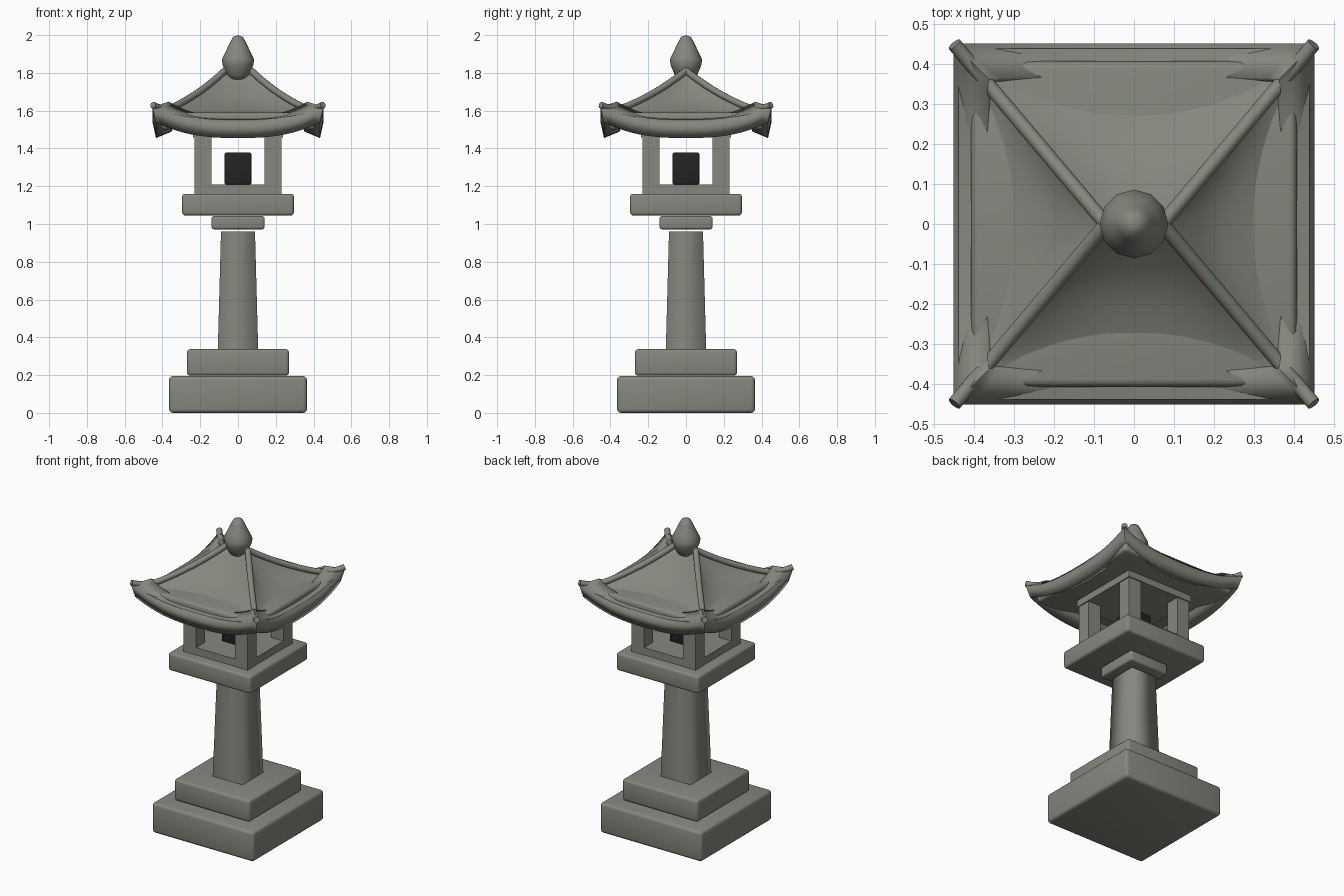
import bpy, bmesh, math
from mathutils import Vector

if "Cube" in bpy.data.objects:
    bpy.data.objects.remove(bpy.data.objects["Cube"])


def material(name, rgb):
    m = bpy.data.materials.new(name)
    m.diffuse_color = (*rgb, 1)
    m.use_nodes = True
    m.node_tree.nodes["Principled BSDF"].inputs["Base Color"].default_value = m.diffuse_color
    return m


STONE = material("grey stone", (0.235, 0.245, 0.21))
DARK = material("lamp black", (0.017, 0.017, 0.017))


def finish(name, bm, mat=STONE, angle=40):
    bmesh.ops.remove_doubles(bm, verts=bm.verts, dist=1e-5)
    bmesh.ops.recalc_face_normals(bm, faces=bm.faces)
    me = bpy.data.meshes.new(name)
    bm.to_mesh(me)
    bm.free()
    me.materials.append(mat)
    for p in me.polygons:
        p.use_smooth = True
    me.set_sharp_from_angle(angle=math.radians(angle))
    ob = bpy.data.objects.new(name, me)
    bpy.context.collection.objects.link(ob)
    return ob


def box(name, half, z0, z1, bevel=0.0, mat=STONE, cx=0, cy=0):
    bm = bmesh.new()
    bmesh.ops.create_cube(bm, size=1)
    for v in bm.verts:
        v.co = (cx + v.co.x * 2 * half, cy + v.co.y * 2 * half,
                (z0 + z1) / 2 + v.co.z * (z1 - z0))
    if bevel:
        bmesh.ops.bevel(bm, geom=bm.edges[:], offset=bevel, segments=3,
                        profile=0.5, affect='EDGES')
    return finish(name, bm, mat, 35)


def grid(bm, rows):
    vs = [[bm.verts.new(p) for p in r] for r in rows]
    for a, b in zip(vs, vs[1:]):
        for i in range(len(a) - 1):
            bm.faces.new((a[i], a[i + 1], b[i + 1], b[i]))


def interp(xs, ys, x):
    # smooth cubic through a few points
    n = len(xs)
    i = max(k for k in range(n - 1) if xs[k] <= x)
    def slope(k):
        a, b = max(k - 1, 0), min(k + 1, n - 1)
        return (ys[b] - ys[a]) / (xs[b] - xs[a])
    h = xs[i + 1] - xs[i]
    t = (x - xs[i]) / h
    return ((2*t**3 - 3*t**2 + 1) * ys[i] + (t**3 - 2*t**2 + t) * h * slope(i)
            + (3*t**2 - 2*t**3) * ys[i + 1] + (t**3 - t**2) * h * slope(i + 1))


# Stepped base
box("base_slab", 0.365, 0.0, 0.195, 0.02)
box("base_step", 0.27, 0.198, 0.337, 0.016)

# Square tapered column with soft shading
bm = bmesh.new()
rings = [[bm.verts.new((sx * h, sy * h, z)) for sx, sy in
          ((-1, -1), (1, -1), (1, 1), (-1, 1))] for h, z in ((0.107, 0.33), (0.09, 0.96))]
for i in range(4):
    j = (i + 1) % 4
    bm.faces.new((rings[0][i], rings[0][j], rings[1][j], rings[1][i]))
bm.faces.new(rings[0][::-1])
bm.faces.new(rings[1])
column = finish("column", bm, STONE, 180)
sharp = column.data.attributes.get("sharp_edge") or \
    column.data.attributes.new("sharp_edge", 'BOOLEAN', 'EDGE')
for e in column.data.edges:
    z = [column.data.vertices[v].co.z for v in e.vertices]
    sharp.data[e.index].value = abs(z[0] - z[1]) < 0.01

# Neck and platform
box("neck", 0.14, 0.972, 1.042, 0.012)
box("platform", 0.296, 1.045, 1.16, 0.016)

# Open lamp chamber
box("chamber_floor", 0.228, 1.155, 1.208)
box("chamber_ceiling", 0.237, 1.457, 1.52)
for sx, nx in ((-1, "left"), (1, "right")):
    for sy, ny in ((-1, "front"), (1, "back")):
        box(f"{ny}_{nx}_post", 0.045, 1.16, 1.47, 0, STONE, sx * 0.185, sy * 0.185)
box("lamp", 0.071, 1.208, 1.378, 0.01, DARK)

# Roof: flat slab below, four curved hip faces above
box("roof_slab", 0.408, 1.50, 1.59, 0.02)
S = (0, 0.13, 0.35, 0.63, 0.8, 1)
HIP = (1.80, 1.755, 1.69, 1.625, 1.60, 1.612)
MID = (1.80, 1.735, 1.65, 1.588, 1.565, 1.55)
bm = bmesh.new()
for side in range(4):
    rows = []
    for i in range(17):
        s = i / 16
        a, b = 0.07 + 0.37 * s, 0.44 * s
        hz, mz = interp(S, HIP, s), interp(S, MID, s)
        row = []
        for k in range(17):
            t = k / 8 - 1
            z = mz + (hz - mz) * abs(t) ** 2.5
            sg = -1 if side % 2 else 1
            row.append((t * a, sg * b, z) if side < 2 else (sg * a, t * b, z))
        rows.append(row)
    grid(bm, rows)
bmesh.ops.dissolve_degenerate(bm, dist=1e-5, edges=bm.edges[:])
finish("roof_faces", bm, STONE, 30)

# Upswept eaves: a tilted square section along each side, mitred at corners
SECTION = ((0.452, 1.535), (0.434, 1.455), (0.35, 1.49), (0.367, 1.565))
bm = bmesh.new()
for side in range(4):
    c, s = round(math.cos(side * math.pi / 2)), round(math.sin(side * math.pi / 2))
    rows = []
    for k in range(25):
        t = k / 12 - 1
        lift = 0.083 * abs(t) ** 2.6
        pts = [(t * r, -r, z + lift) for r, z in SECTION]
        pts.append(pts[0])
        rows.append([(c * x - s * y, s * x + c * y, z) for x, y, z in pts])
    grid(bm, rows)
eaves = finish("eaves", bm, STONE, 180)
# keep the mitred corners crisp
sharp = eaves.data.attributes.get("sharp_edge") or \
    eaves.data.attributes.new("sharp_edge", 'BOOLEAN', 'EDGE')
for e in eaves.data.edges:
    sharp.data[e.index].value = all(
        abs(abs(eaves.data.vertices[v].co.x) - abs(eaves.data.vertices[v].co.y)) < 1e-4
        for v in e.vertices)

# Hip ridges: round bars from the finial to each corner
for sx, nx in ((-1, "left"), (1, "right")):
    for sy, ny in ((-1, "front"), (1, "back")):
        path = [Vector((sx * (0.07 + 0.38 * i / 20), sy * 0.45 * i / 20,
                        interp(S, HIP, i / 20) + 0.012)) for i in range(21)]
        path[-1].z += 0.006
        bm = bmesh.new()
        rows = []
        for i, p in enumerate(path):
            d = (path[min(i + 1, 20)] - path[max(i - 1, 0)]).normalized()
            u = d.cross(Vector((0, 0, 1))).normalized()
            w = u.cross(d)
            rows.append([p + 0.018 * (u * math.cos(q * math.pi / 6) + w * math.sin(q * math.pi / 6))
                         for q in range(13)])
        grid(bm, rows)
        bmesh.ops.remove_doubles(bm, verts=bm.verts, dist=1e-5)
        bmesh.ops.holes_fill(bm, edges=[e for e in bm.edges if e.is_boundary], sides=0)
        finish(f"{ny}_{nx}_ridge", bm)

# Bud-shaped finial
PROFILE = ((0, 2.0), (0.026, 1.99), (0.042, 1.963), (0.066, 1.91), (0.086, 1.87),
           (0.08, 1.838), (0.06, 1.79), (0.04, 1.767), (0, 1.757))
bm = bmesh.new()
grid(bm, [[(r * math.cos(q * math.pi / 6), r * math.sin(q * math.pi / 6), z)
           for q in range(13)] for r, z in PROFILE])
bmesh.ops.remove_doubles(bm, verts=bm.verts, dist=1e-5)
bmesh.ops.dissolve_degenerate(bm, dist=1e-5, edges=bm.edges[:])
finish("finial", bm, STONE, 60)
